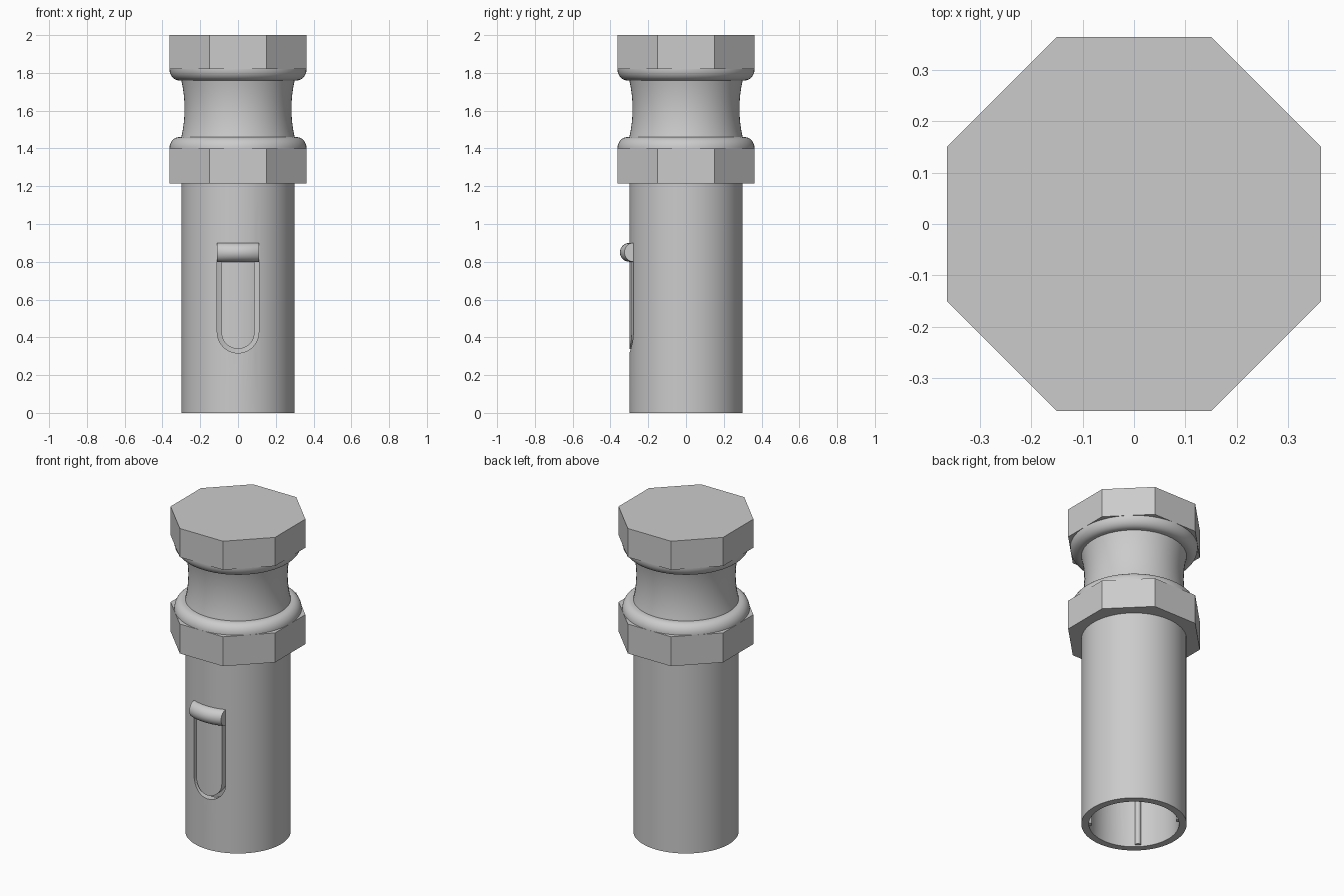
import bpy, bmesh
from math import sin, cos, pi, sqrt, radians

if "Cube" in bpy.data.objects:
    bpy.data.objects.remove(bpy.data.objects["Cube"])

GREY = (0.6, 0.6, 0.6, 1)
grey = bpy.data.materials.new("plain grey")
grey.use_nodes = True
grey.diffuse_color = GREY
grey.node_tree.nodes["Principled BSDF"].inputs["Base Color"].default_value = GREY

TUBE_R, BORE_R, NUT_R = 0.30, 0.257, 0.363
MID = 1.61


def finish(name, bm):
    """Turn a bmesh into a named grey object."""
    bmesh.ops.remove_doubles(bm, verts=bm.verts, dist=0.0001)
    bmesh.ops.recalc_face_normals(bm, faces=bm.faces)
    mesh = bpy.data.meshes.new(name)
    bm.to_mesh(mesh)
    bm.free()
    mesh.materials.append(grey)
    obj = bpy.data.objects.new(name, mesh)
    bpy.context.collection.objects.link(obj)
    return obj


def select(obj):
    bpy.ops.object.select_all(action='DESELECT')
    obj.select_set(True)
    bpy.context.view_layer.objects.active = obj


def smooth(obj):
    select(obj)
    bpy.ops.object.shade_smooth_by_angle(angle=radians(32))


def lathe(name, profile, steps=64):
    """Spin (radius, height) points around the z axis."""
    bm = bmesh.new()
    verts = [bm.verts.new((r, 0, z)) for r, z in profile]
    edges = [bm.edges.new(pair) for pair in zip(verts, verts[1:])]
    bmesh.ops.spin(bm, geom=verts + edges, cent=(0, 0, 0), axis=(0, 0, 1),
                   angle=2 * pi, steps=steps)
    return finish(name, bm)


# Hollow tube, open at the bottom
tube = lathe("tube", [(0, 1.2), (BORE_R, 1.2), (BORE_R, 0),
                      (TUBE_R, 0), (TUBE_R, 1.25), (0, 1.25)])


# U-shaped gap that frees the spring tab from the tube wall
def arch(half_width, top, base=0.427, n=24):
    arc = [(-half_width * cos(pi * i / n), base - half_width * sin(pi * i / n))
           for i in range(n + 1)]
    return [(-half_width, top)] + arc + [(half_width, top)]


bm = bmesh.new()
outline = arch(0.11, 0.82) + arch(0.088, 0.82)[::-1]
face = bm.faces.new([bm.verts.new((x, -0.45, z)) for x, z in outline])
out = bmesh.ops.extrude_face_region(bm, geom=[face])
bmesh.ops.translate(bm, vec=(0, 0.3, 0),
                    verts=[v for v in out["geom"] if isinstance(v, bmesh.types.BMVert)])
cutter = finish("tab_gap_cutter", bm)
cutter.hide_render = True
cut = tube.modifiers.new("tab gap", 'BOOLEAN')
cut.operation, cut.solver, cut.object = 'DIFFERENCE', 'EXACT', cutter
select(tube)
bpy.ops.object.modifier_apply(modifier=cut.name)
bpy.data.objects.remove(cutter)
smooth(tube)

# Half-round catch following the tube surface above the tab
bm = bmesh.new()
rows = []
for i in range(13):
    x = 0.11 * (i / 6 - 1)
    angle_y = sqrt(TUBE_R ** 2 - x ** 2) / TUBE_R
    section = [(TUBE_R + 0.05 * sin(pi * k / 16), 0.85 + 0.05 * cos(pi * k / 16))
               for k in range(17)]
    section += [(TUBE_R - 0.025, 0.80), (TUBE_R - 0.025, 0.90)]
    rows.append([bm.verts.new((x, -r * angle_y, z)) for r, z in section])
for a, b in zip(rows, rows[1:]):
    for k in range(len(a)):
        bm.faces.new((a[k - 1], a[k], b[k], b[k - 1]))
bm.faces.new(rows[0])
bm.faces.new(rows[-1])
smooth(finish("catch", bm))

# Waisted neck with a rounded collar at each end
half = [(0, 1.39), (NUT_R, 1.39)]
half += [(0.311 + 0.052 * cos(pi * i / 16), 1.40 + 0.06 * sin(pi * i / 16))
         for i in range(9)]
half += [(0.283 + 0.017 * (1 - i / 8) ** 2, 1.46 + 0.15 * i / 8) for i in range(9)]
neck = lathe("neck", half + [(r, 2 * MID - z) for r, z in half[-2::-1]])
smooth(neck)


# Octagonal nuts with flats facing the front and sides
def nut(name, bottom, top):
    bm = bmesh.new()
    radius = NUT_R / cos(pi / 8)
    face = bm.faces.new([bm.verts.new((radius * cos(pi * (i + 0.5) / 4),
                                       radius * sin(pi * (i + 0.5) / 4), bottom))
                         for i in range(8)])
    out = bmesh.ops.extrude_face_region(bm, geom=[face])
    bmesh.ops.translate(bm, vec=(0, 0, top - bottom),
                        verts=[v for v in out["geom"] if isinstance(v, bmesh.types.BMVert)])
    return finish(name, bm)


nut("lower_nut", 1.215, 1.40)
nut("top_nut", 1.82, 2.0)

# Four slim guide ribs inside the bore, on the diagonals
for i in range(4):
    a = pi / 4 + i * pi / 2
    bm = bmesh.new()
    bmesh.ops.create_cone(bm, cap_ends=True, segments=16, radius1=0.018,
                          radius2=0.018, depth=1.19)
    bmesh.ops.translate(bm, verts=bm.verts,
                        vec=(BORE_R * cos(a), BORE_R * sin(a), 0.605))
    smooth(finish(f"guide_rib_{i + 1}", bm))
